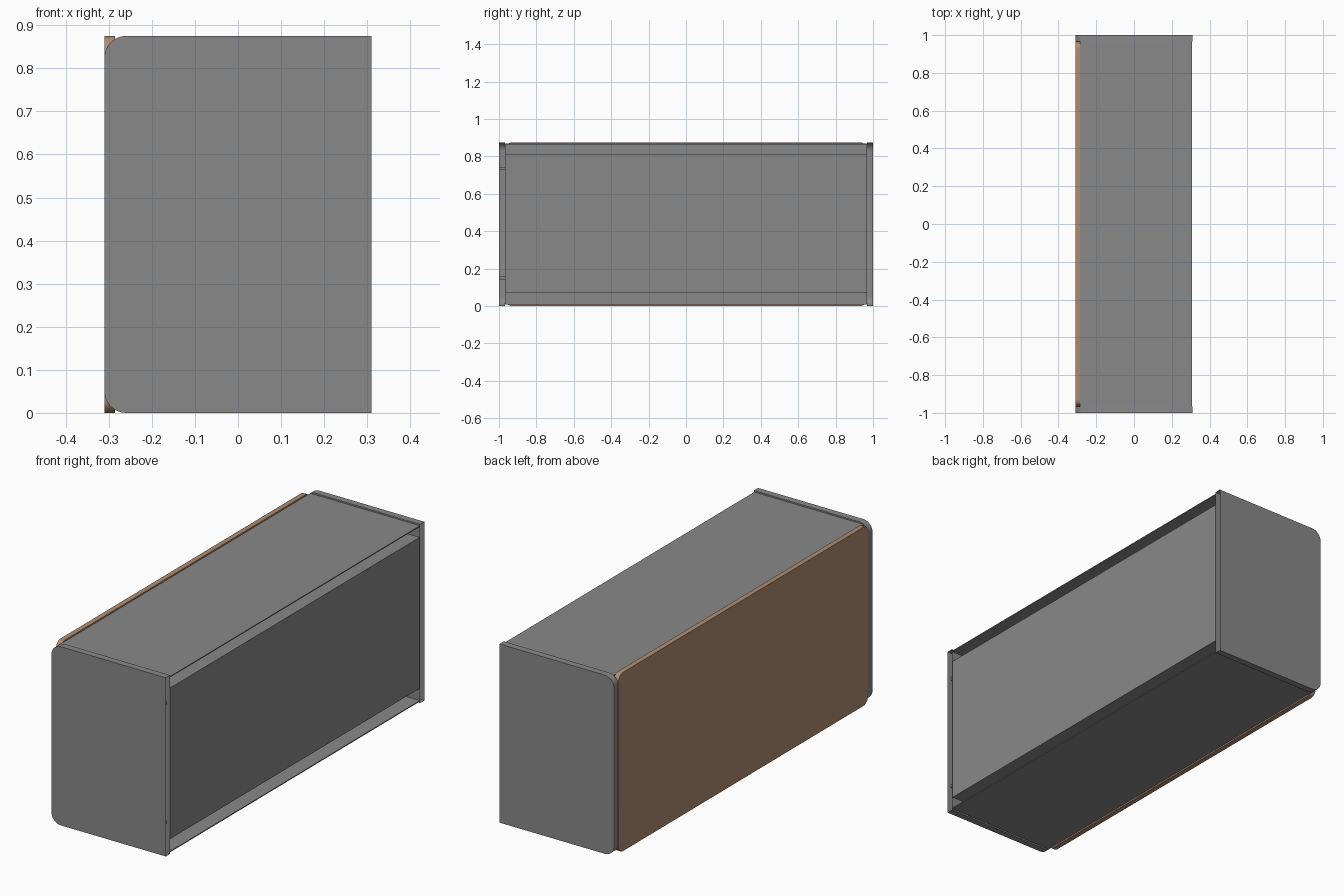
import bpy, bmesh, math

if "Cube" in bpy.data.objects:
    bpy.data.objects.remove(bpy.data.objects["Cube"])


def material(name, rgb):
    m = bpy.data.materials.new(name)
    m.diffuse_color = (*rgb, 1)
    m.use_nodes = True
    m.node_tree.nodes["Principled BSDF"].inputs["Base Color"].default_value = m.diffuse_color
    return m


GREY = material("grey_board", (0.25, 0.25, 0.25))
BROWN = material("brown_wood", (0.43, 0.265, 0.17))
H = 0.875


def make_object(name, bm, mat):
    bmesh.ops.recalc_face_normals(bm, faces=bm.faces)
    me = bpy.data.meshes.new(name)
    bm.to_mesh(me)
    bm.free()
    me.materials.append(mat)
    ob = bpy.data.objects.new(name, me)
    bpy.context.collection.objects.link(ob)
    bpy.ops.object.select_all(action='DESELECT')
    bpy.context.view_layer.objects.active = ob
    ob.select_set(True)
    bpy.ops.object.shade_smooth_by_angle(angle=math.radians(30))
    return ob


def box(name, lo, hi, mat):
    bm = bmesh.new()
    bmesh.ops.create_cube(bm, size=1)
    for v in bm.verts:
        for i in range(3):
            v.co[i] = lo[i] if v.co[i] < 0 else hi[i]
    return make_object(name, bm, mat)


def rounded_rect(a0, a1, b0, b1, r, corners, seg=8):
    """Outline with chosen corners rounded, counted from low-low anticlockwise."""
    pts = []
    data = [(a0, b0, 1, 1, 180), (a1, b0, -1, 1, 270),
            (a1, b1, -1, -1, 0), (a0, b1, 1, -1, 90)]
    for i, (a, b, sa, sb, start) in enumerate(data):
        if i not in corners:
            pts.append((a, b))
            continue
        for k in range(seg + 1):
            t = math.radians(start + 90 * k / seg)
            pts.append((a + sa * r + r * math.cos(t), b + sb * r + r * math.sin(t)))
    return pts


def extrude_outline(name, pts, place, depth, mat, open_back=False):
    bm = bmesh.new()
    f = bm.faces.new([bm.verts.new(place(a, b)) for a, b in pts])
    res = bmesh.ops.extrude_face_region(bm, geom=[f], use_keep_orig=True)
    verts = [g for g in res["geom"] if isinstance(g, bmesh.types.BMVert)]
    bmesh.ops.translate(bm, verts=verts, vec=depth)
    bmesh.ops.recalc_face_normals(bm, faces=bm.faces)
    if open_back:
        back = [g for g in bm.faces if g.normal.x > 0.99]
        bmesh.ops.delete(bm, geom=back, context='FACES_ONLY')
    return make_object(name, bm, mat)


# Two end panels, hollow along the +x edge
outline = rounded_rect(-0.31, 0.31, 0, H, 0.05, (0, 3))
for name, y in (("front_end_panel", -1.0), ("back_end_panel", 0.967)):
    extrude_outline(name, outline, lambda a, b, y=y: (a, y, b),
                    (0, 0.033, 0), GREY, open_back=True)

# Wooden face board with softened corners
door = rounded_rect(-0.965, 0.965, 0, H, 0.035, (0, 1, 2, 3))
extrude_outline("wooden_face", door, lambda a, b: (-0.31, a, b), (0.025, 0, 0), BROWN)

# Thin top and bottom sheets, separated from the inner carcass by a slot
Y = 0.967
for name, z in (("bottom_sheet", 0.007), ("top_sheet", H - 0.012)):
    box(name, (-0.285, -Y, z), (0.308, Y, z + 0.005), GREY)
box("face_backing", (-0.285, -Y, 0.012), (-0.265, Y, H - 0.012), GREY)
box("inner_carcass", (-0.265, -Y, 0.07), (0.306, Y, 0.81), GREY)

# Small pegs inside the front end panel
for name, z in (("lower_peg", 0.15), ("upper_peg", 0.735)):
    box(name, (0.2, -0.999, z - 0.008), (0.29, -0.968, z + 0.008), GREY)
